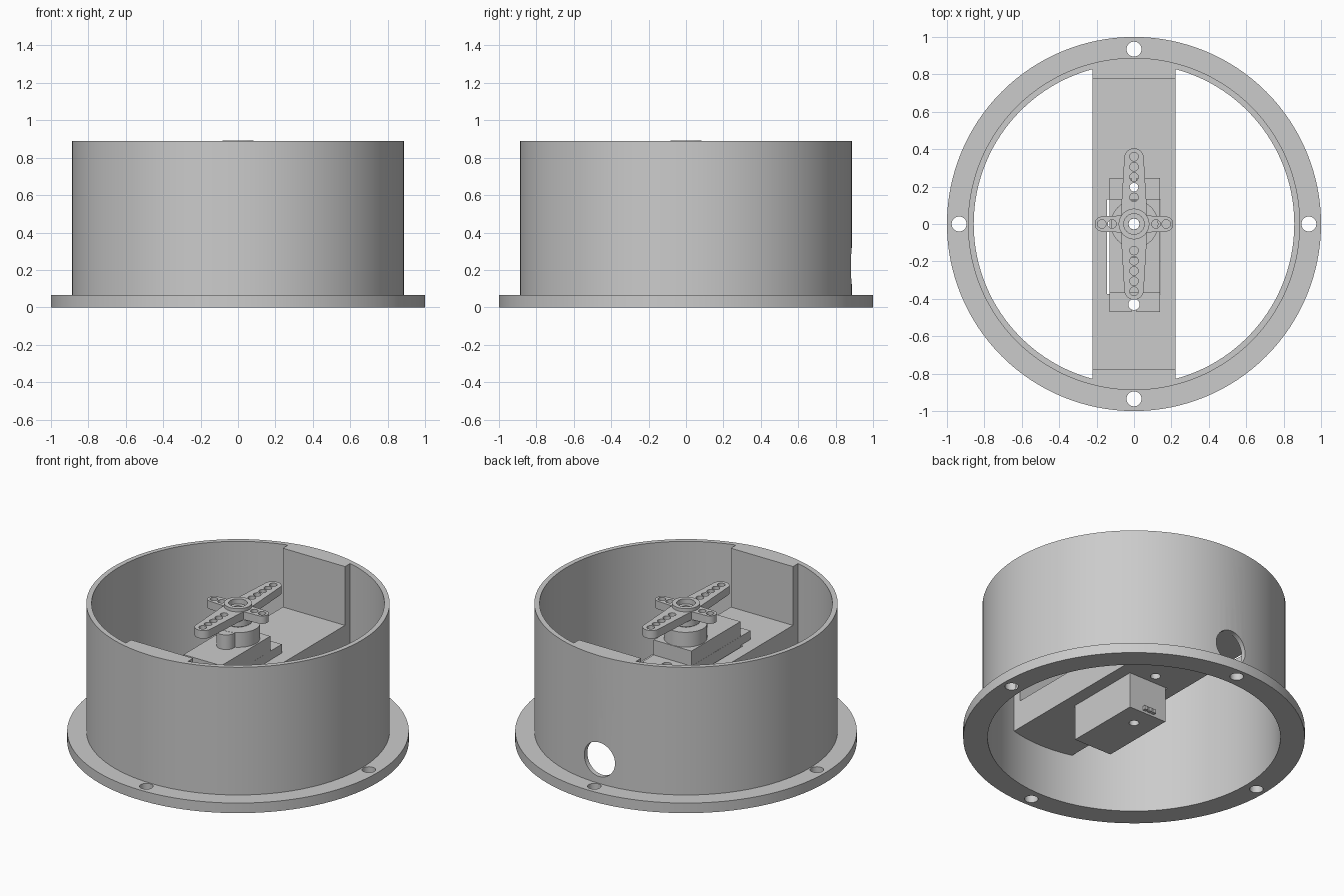
import bpy, bmesh
from math import sin, cos, pi, radians

if "Cube" in bpy.data.objects:
    bpy.data.objects.remove(bpy.data.objects["Cube"])


def finish(name, bm):
    bmesh.ops.recalc_face_normals(bm, faces=bm.faces)
    me = bpy.data.meshes.new(name)
    bm.to_mesh(me)
    bm.free()
    ob = bpy.data.objects.new(name, me)
    bpy.context.collection.objects.link(ob)
    return ob


def prism(name, pts, z0, z1):
    bm = bmesh.new()
    f = bm.faces.new([bm.verts.new((x, y, z0)) for x, y in pts])
    ext = bmesh.ops.extrude_face_region(bm, geom=[f])["geom"]
    bmesh.ops.translate(bm, vec=(0, 0, z1 - z0),
                        verts=[v for v in ext if isinstance(v, bmesh.types.BMVert)])
    return finish(name, bm)


def box(name, x0, x1, y0, y1, z0, z1):
    return prism(name, [(x0, y0), (x1, y0), (x1, y1), (x0, y1)], z0, z1)


def cyl(name, x, y, r, z0, z1, n=32):
    return prism(name, [(x + r * cos(2 * pi * i / n), y + r * sin(2 * pi * i / n))
                        for i in range(n)], z0, z1)


def lathe(name, profile, n=128):
    bm = bmesh.new()
    rings = [[bm.verts.new((r * cos(2 * pi * i / n), r * sin(2 * pi * i / n), z))
              for r, z in profile] for i in range(n)]
    k = len(profile)
    for i in range(n):
        a, b = rings[i], rings[(i + 1) % n]
        for j in range(k):
            bm.faces.new((a[j], b[j], b[(j + 1) % k], a[(j + 1) % k]))
    return finish(name, bm)


def boolean(ob, others, op="DIFFERENCE"):
    for o in others:
        o.hide_render = True
        m = ob.modifiers.new("bool", "BOOLEAN")
        m.operation, m.solver, m.object = op, "EXACT", o
        bpy.context.view_layer.objects.active = ob
        bpy.ops.object.modifier_apply(modifier=m.name)
        bpy.data.objects.remove(o)


def smooth(ob):
    bpy.ops.object.select_all(action="DESELECT")
    ob.select_set(True)
    bpy.context.view_layer.objects.active = ob
    bpy.ops.object.shade_smooth_by_angle(angle=radians(30))


def arm(name, angle, length, base, tip, z0, z1):
    # tapered arm from the centre with a round tip
    c = length - tip
    pts = [(0, -base), (0.06, -base)]
    pts += [(c + tip * sin(pi * i / 12), -tip * cos(pi * i / 12)) for i in range(13)]
    pts += [(0.06, base), (0, base)]
    ca, sa = cos(angle), sin(angle)
    return prism(name, [(x * ca - y * sa, x * sa + y * ca) for x, y in pts], z0, z1)


# round housing with flange, bolt holes and a cable hole at the back
housing = lathe("housing", [(0.857, 0), (1, 0), (1, 0.065), (0.888, 0.065),
                            (0.888, 0.89), (0.857, 0.89)])
boolean(housing, [cyl("bolt_cutter", 0.935 * cos(a), 0.935 * sin(a), 0.04, -0.1, 0.2)
                  for a in (0, pi / 2, pi, 3 * pi / 2)])
cable = cyl("cable_cutter", 0, 0, 0.11, -1.1, -0.7, 48)
cable.rotation_euler.x = pi / 2
cable.location.z = 0.22
bpy.context.view_layer.update()
boolean(housing, [cable])

# U-shaped bridge across the housing, trimmed to the round wall
bridge = box("bridge", -0.222, 0.222, -0.95, 0.95, 0.33, 0.89)
boolean(bridge, [box("well_cutter", -0.4, 0.4, -0.775, 0.775, 0.51, 1.0),
                 box("motor_cutter", -0.145, 0.1405, -0.375, 0.131, 0.2, 0.7)]
        + [cyl("screw_cutter", 0, y, 0.03, 0.2, 0.7) for y in (0.195, -0.43)])
boolean(bridge, [cyl("trim", 0, 0, 0.862, 0, 1.2, 128)], "INTERSECT")

# servo motor: body, mounting tabs, gear tower
motor = box("servo_motor", -0.13, 0.14, -0.37, 0.13, 0.10, 0.665)
boolean(motor, [box("tabs", -0.131, 0.1403, -0.47, 0.247, 0.511, 0.568),
                cyl("tower_big", 0.003, 0, 0.127, 0.6, 0.76, 48),
                cyl("tower_small", 0.003, -0.125, 0.056, 0.6, 0.759),
                cyl("shaft", 0, 0, 0.055, 0.7, 0.80)], "UNION")
boolean(motor, [cyl("screw_cutter", 0, y, 0.03, 0.4, 0.65) for y in (0.195, -0.43)]
        + [box("slot_cutter", -0.014, 0.014, -0.5, -0.43, 0.4, 0.65),
           box("slot_cutter", -0.014, 0.014, 0.195, 0.3, 0.4, 0.65),
           cyl("axis_cutter", 0, 0, 0.029, 0, 1)])

# three wire stubs low on the motor end
for i in (-1, 0, 1):
    box("wire_stub", i * 0.03 - 0.012, i * 0.03 + 0.012, 0.12, 0.15, 0.115, 0.14)

# cross-shaped servo horn
horn = cyl("servo_horn", 0, 0, 0.082, 0.775, 0.893, 48)
boolean(horn, [arm("long_arm", s * pi / 2, 0.405, 0.07, 0.052, 0.82, 0.872) for s in (1, -1)]
        + [arm("short_arm", a, 0.21, 0.046, 0.04, 0.8205, 0.8715) for a in (0, pi)], "UNION")
holes = [cyl("recess_cutter", 0, 0, 0.055, 0.86, 1), cyl("axis_cutter", 0, 0, 0.03, 0.5, 1)]
for s in (1, -1):
    holes += [cyl("hole_cutter", 0, s * (0.142 + 0.0545 * i), 0.023, 0.7, 1, 20) for i in range(5)]
    holes += [cyl("hole_cutter", s * x, 0, 0.023, 0.7, 1, 20) for x in (0.117, 0.172)]
boolean(horn, holes)

for ob in (housing, bridge, motor, horn):
    smooth(ob)
